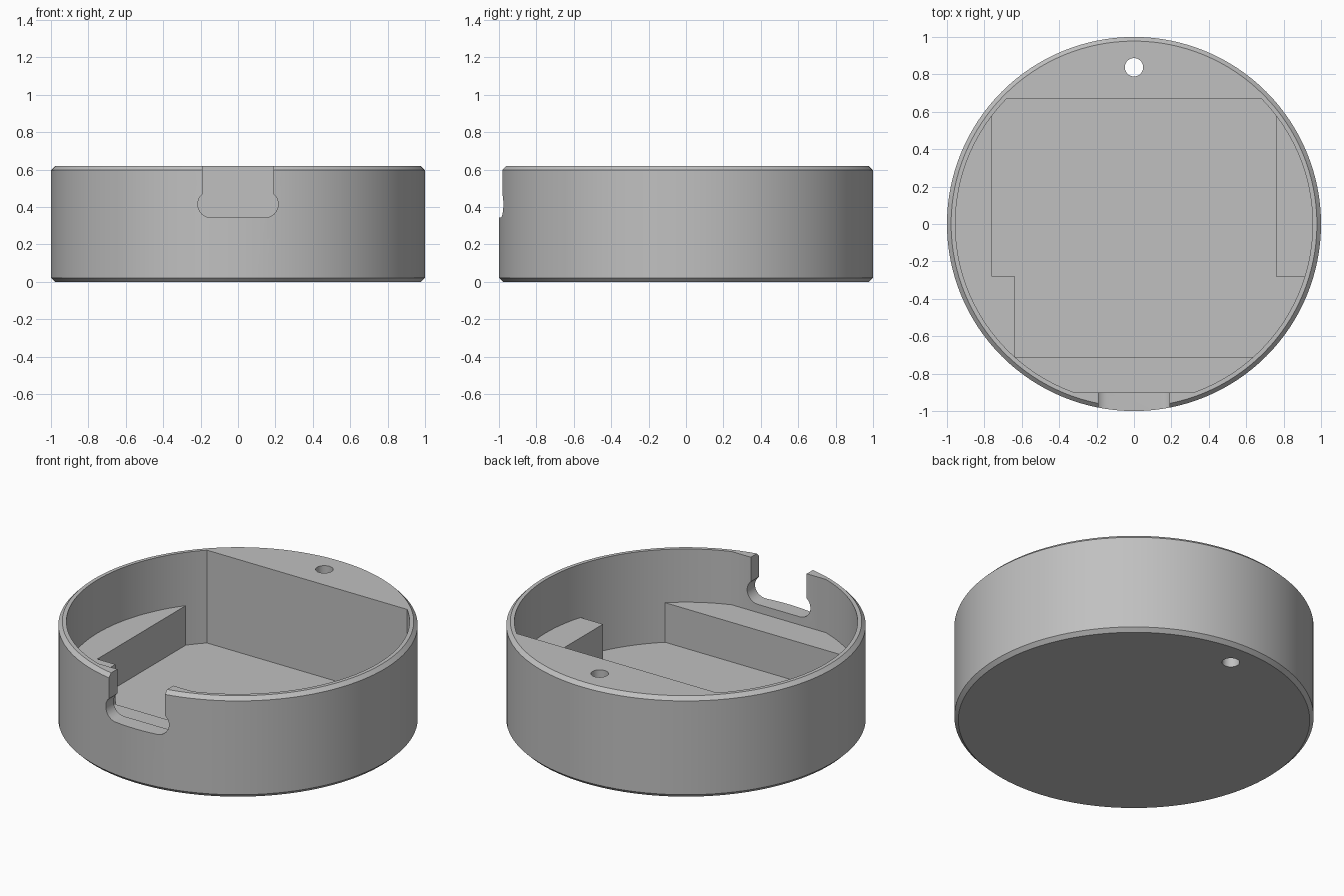
import bpy, bmesh
from math import sin, cos, asin, acos, pi, radians
from mathutils import Matrix

default = bpy.data.objects.get("Cube")
if default:
    bpy.data.objects.remove(default, do_unlink=True)

SEGMENTS = 128
HEIGHT, CHAMFER = 0.62, 0.022
INNER = 0.955      # cavity radius
EMBED = 0.97       # ledges run slightly into the wall
FLOOR, LEDGE = 0.05, 0.293

grey = bpy.data.materials.new("plain grey")
grey.use_nodes = True
colour = (0.53, 0.53, 0.53, 1)
grey.diffuse_color = colour
grey.node_tree.nodes["Principled BSDF"].inputs["Base Color"].default_value = colour


def arc(radius, start, end, steps, cx=0, cy=0):
    """Points along an arc, both ends included."""
    angles = [start + (end - start) * i / steps for i in range(steps + 1)]
    return [(cx + radius * cos(a), cy + radius * sin(a)) for a in angles]


def circle(radius, steps, cx=0, cy=0):
    return arc(radius, 0, 2 * pi, steps, cx, cy)[:-1]


def make_object(name, bm):
    bmesh.ops.recalc_face_normals(bm, faces=bm.faces)
    mesh = bpy.data.meshes.new(name)
    bm.to_mesh(mesh)
    bm.free()
    mesh.materials.append(grey)
    obj = bpy.data.objects.new(name, mesh)
    bpy.context.collection.objects.link(obj)
    return obj


def prism(name, outline, low, high, matrix=None):
    """Extrude a flat outline from low to high."""
    bm = bmesh.new()
    face = bm.faces.new([bm.verts.new((x, y, low)) for x, y in outline])
    moved = bmesh.ops.extrude_face_region(bm, geom=[face])["geom"]
    top = [v for v in moved if isinstance(v, bmesh.types.BMVert)]
    bmesh.ops.translate(bm, verts=top, vec=(0, 0, high - low))
    if matrix:
        bm.transform(matrix)
    return make_object(name, bm)


def chamfered_disc(name):
    """Round body with a small chamfer at both rims."""
    bm = bmesh.new()
    profile = [(1 - CHAMFER, 0), (1, CHAMFER), (1, HEIGHT - CHAMFER), (1 - CHAMFER, HEIGHT)]
    rings = [[bm.verts.new((x, y, z)) for x, y in circle(r, SEGMENTS)] for r, z in profile]
    for lower, upper in zip(rings, rings[1:]):
        for i in range(SEGMENTS):
            j = (i + 1) % SEGMENTS
            bm.faces.new((lower[i], lower[j], upper[j], upper[i]))
    bm.faces.new(rings[0])
    bm.faces.new(rings[-1])
    return make_object(name, bm)


def subtract(obj, cutters):
    for cutter in cutters:
        cutter.hide_render = True
        mod = obj.modifiers.new("cut", 'BOOLEAN')
        mod.operation = 'DIFFERENCE'
        mod.solver = 'EXACT'
        mod.object = cutter
    graph = bpy.context.evaluated_depsgraph_get()
    result = bpy.data.meshes.new_from_object(obj.evaluated_get(graph))
    obj.modifiers.clear()
    obj.data = result
    for cutter in cutters:
        bpy.data.objects.remove(cutter, do_unlink=True)


# Round case with its solid back segment and flattened front wall
case = chamfered_disc("case")
front, back = asin(-0.9 / INNER), asin(0.67 / INNER)
cavity_outline = (arc(INNER, front, back, 52)
                  + arc(INNER, pi - back, pi - front, 52))
cavity = prism("cavity_cutter", cavity_outline, FLOOR, 0.8)

# Cable notch: rounded at the bottom, narrower towards the rim
r, cx, cz, neck = 0.072, 0.143, 0.415, 0.19
lip = acos((neck - cx) / r)
right_side = arc(r, -pi / 2, lip, 12, cx, cz) + [(neck, 0.8)]
left_side = [(-x, z) for x, z in reversed(right_side)]
notch = prism("notch_cutter", right_side + left_side, 0.85, 1.2,
              Matrix.Rotation(radians(90), 4, 'X'))

# Hole through the back segment
hole = prism("hole_cutter", circle(0.049, 32, 0, 0.838), -0.2, 0.8)
subtract(case, [cavity, notch, hole])

# Ledges inside the case
side = acos(0.76 / EMBED)
step = asin(0.28 / EMBED)
foot = acos(0.637 / EMBED)
left_outline = arc(EMBED, -step, side, 30) + [(0.76, -0.28)]
right_outline = (arc(EMBED, pi - side, pi + foot, 48)
                 + [(-0.637, -0.28), (-0.76, -0.28)])
dip = asin(0.71 / EMBED)
front_outline = arc(EMBED, pi + dip, 2 * pi - dip, 48)
ledges = [prism(name, outline, FLOOR - 0.02, LEDGE) for name, outline in (
    ("left_ledge", left_outline),
    ("right_ledge", right_outline),
    ("front_ledge", front_outline))]

# Smooth the round walls, keep the corners crisp
bpy.ops.object.select_all(action='DESELECT')
for obj in [case] + ledges:
    obj.select_set(True)
bpy.context.view_layer.objects.active = case
bpy.ops.object.shade_smooth_by_angle(angle=radians(30))
